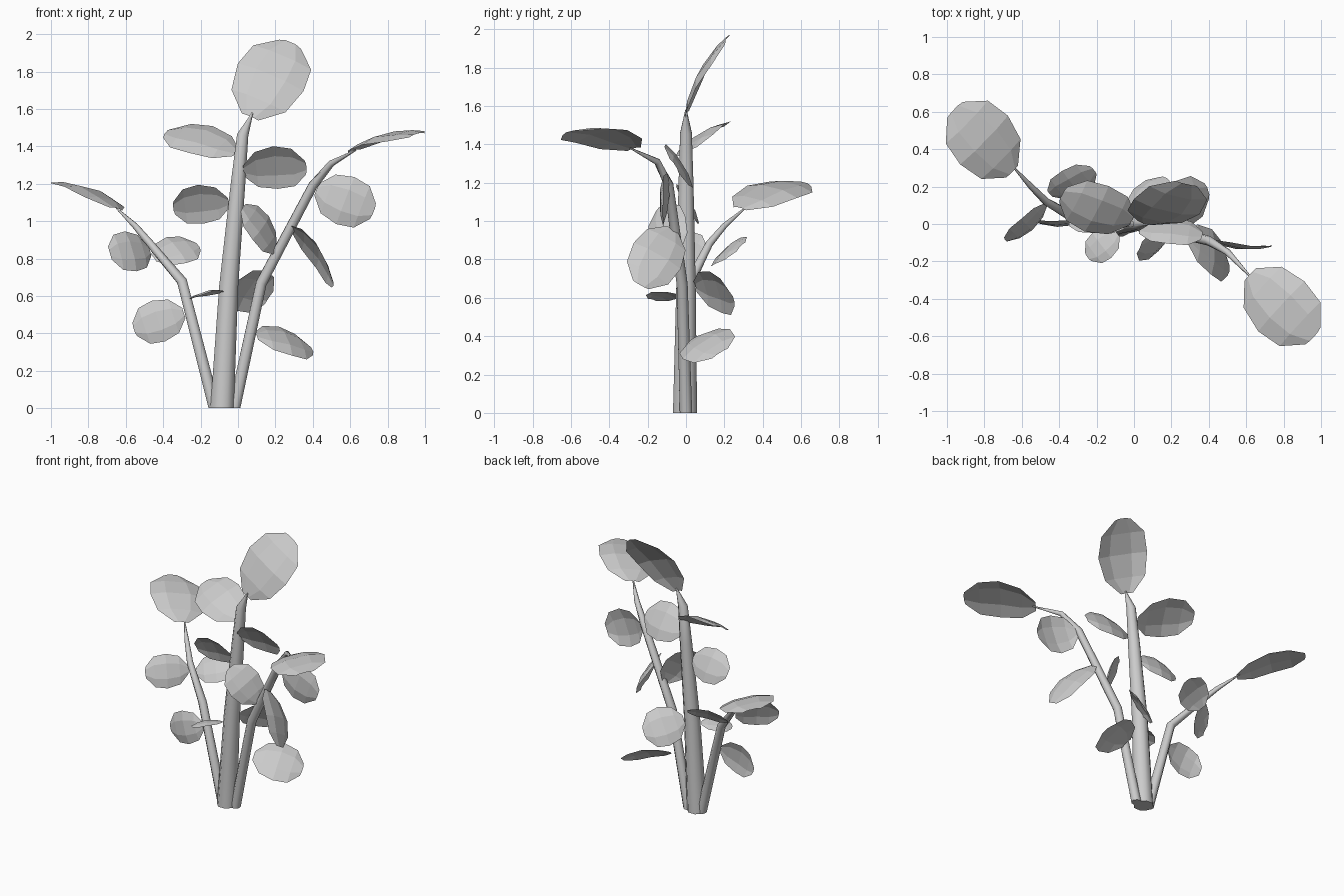
import bpy, bmesh, math
from mathutils import Vector as V

if "Cube" in bpy.data.objects:
    bpy.data.objects.remove(bpy.data.objects["Cube"])


def make_object(name, bm):
    bmesh.ops.recalc_face_normals(bm, faces=bm.faces)
    me = bpy.data.meshes.new(name)
    bm.to_mesh(me)
    bm.free()
    ob = bpy.data.objects.new(name, me)
    bpy.context.collection.objects.link(ob)
    return ob


def stem(name, path, sides=8):
    """Tapered tube through (x, y, z, radius) points, flat at the ground."""
    bm = bmesh.new()
    rings = []
    for i, p in enumerate(path):
        a, b = V(path[max(i - 1, 0)][:3]), V(path[min(i + 1, len(path) - 1)][:3])
        d = V((0, 0, 1)) if i == 0 else (b - a).normalized()
        u = (V((1, 0, 0)) - d * d.x).normalized()
        w = d.cross(u)
        ring = []
        for k in range(sides):
            t = 2 * math.pi * (k + 0.5) / sides
            ring.append(bm.verts.new(V(p[:3]) + (u * math.cos(t) + w * math.sin(t)) * p[3]))
        rings.append(ring)
    for r, s in zip(rings, rings[1:]):
        for k in range(sides):
            j = (k + 1) % sides
            bm.faces.new((r[k], r[j], s[j], s[k]))
    bm.faces.new(rings[0])
    bm.faces.new(rings[-1])
    ob = make_object(name, bm)
    bpy.ops.object.select_all(action='DESELECT')
    ob.select_set(True)
    bpy.context.view_layer.objects.active = ob
    bpy.ops.object.shade_smooth_by_angle(angle=math.radians(50))
    return ob


# (position along leaf, half width factor)
OUTLINE = [(0.0, 0.25), (0.2, 0.82), (0.5, 1.0), (0.78, 0.88), (0.97, 0.33)]


def leaf(name, base, tip, normal, width):
    """Faceted arched blade from base to tip, facing along normal."""
    base, tip, n = V(base), V(tip), V(normal)
    axis = tip - base
    length = axis.length
    a = axis.normalized()
    n = (n - a * n.dot(a)).normalized()
    side = a.cross(n)
    bm = bmesh.new()
    rows = []
    for t, f in OUTLINE:
        row = []
        for c in (-1, -0.45, 0.45, 1):
            tt = t + (0.03 * (1 - abs(c)) if t > 0.9 else 0)
            arch = 0.09 * math.sin(math.pi * t) * length
            droop = 0.12 * width * f * max(0, abs(c) - 0.45)
            row.append(bm.verts.new(base + axis * tt + side * (c * f * width / 2)
                                    + n * (arch - droop)))
        rows.append(row)
    for r, s in zip(rows, rows[1:]):
        for k in range(3):
            bm.faces.new((r[k], r[k + 1], s[k + 1], s[k]))
    return make_object(name, bm)


# Stems
stem("main_stem", [(-0.085, -0.005, 0, 0.068), (-0.05, 0, 0.65, 0.055),
                   (0, 0, 1.2, 0.042), (0.025, 0, 1.46, 0.033), (0.078, 0, 1.58, 0.004)])
stem("left_stem", [(-0.125, 0, 0, 0.035), (-0.3, 0.02, 0.68, 0.029),
                   (-0.47, 0.12, 0.88, 0.021), (-0.55, 0.2, 0.975, 0.016),
                   (-0.65, 0.31, 1.07, 0.004)])
stem("right_stem", [(-0.02, 0, 0, 0.035), (0.125, -0.02, 0.67, 0.031),
                    (0.4, -0.09, 1.19, 0.026), (0.5, -0.15, 1.31, 0.018),
                    (0.63, -0.29, 1.38, 0.004)])

# Large end leaves: base, tip, facing, width
LARGE = [
    ("top", (0.065, 0, 1.56), (0.285, 0.22, 1.96), (0, -0.87, 0.48), 0.39),
    ("right", (0.62, -0.27, 1.38), (0.965, -0.61, 1.465), (-0.27, 0, 1), 0.37),
    ("left", (-0.65, 0.28, 1.07), (-0.965, 0.62, 1.2), (0.35, -0.1, 1), 0.37),
]
for nm, b, t, n, w in LARGE:
    leaf("end_leaf_" + nm, b, t, n, w)

# Side leaves on the three stems
SIDE = [
    ("main", (-0.01, 0.02, 1.37), (-0.39, 0.16, 1.475), (0.15, -0.55, 0.8), 0.31),
    ("main", (0.03, -0.03, 1.27), (0.37, -0.06, 1.29), (0, 0.83, 0.52), 0.27),
    ("main", (-0.05, -0.01, 1.1), (-0.35, 0.01, 1.07), (-0.1, 0.88, 0.48), 0.24),
    ("main", (-0.09, -0.05, 0.62), (-0.25, -0.18, 0.59), (-0.06, 0.22, 1), 0.17),
    ("main", (-0.02, 0.05, 0.66), (0.17, 0.25, 0.59), (-0.5, 0.55, 0.5), 0.27),
    ("right", (0.2, -0.05, 0.84), (0.025, -0.13, 1.08), (0.72, -0.58, 0.36), 0.24),
    ("right", (0.1, 0.04, 0.39), (0.4, 0.18, 0.31), (0.3, -0.45, 0.85), 0.3),
    ("right", (0.29, -0.07, 0.96), (0.51, -0.24, 0.66), (0.8, 0.25, 0.46), 0.28),
    ("right", (0.42, -0.09, 1.17), (0.73, -0.12, 1.05), (0, -1, 0), 0.27),
    ("left", (-0.29, 0.01, 0.51), (-0.56, 0.02, 0.42), (0, -1, 0.1), 0.23),
    ("left", (-0.47, 0.1, 0.84), (-0.69, -0.09, 0.83), (0.6, -0.65, 0.35), 0.23),
    ("left", (-0.45, 0.16, 0.805), (-0.21, 0.29, 0.87), (0.15, -0.65, 0.75), 0.22),
]
for i, (nm, b, t, n, w) in enumerate(SIDE):
    leaf(f"{nm}_stem_leaf_{i + 1}", b, t, n, w)
